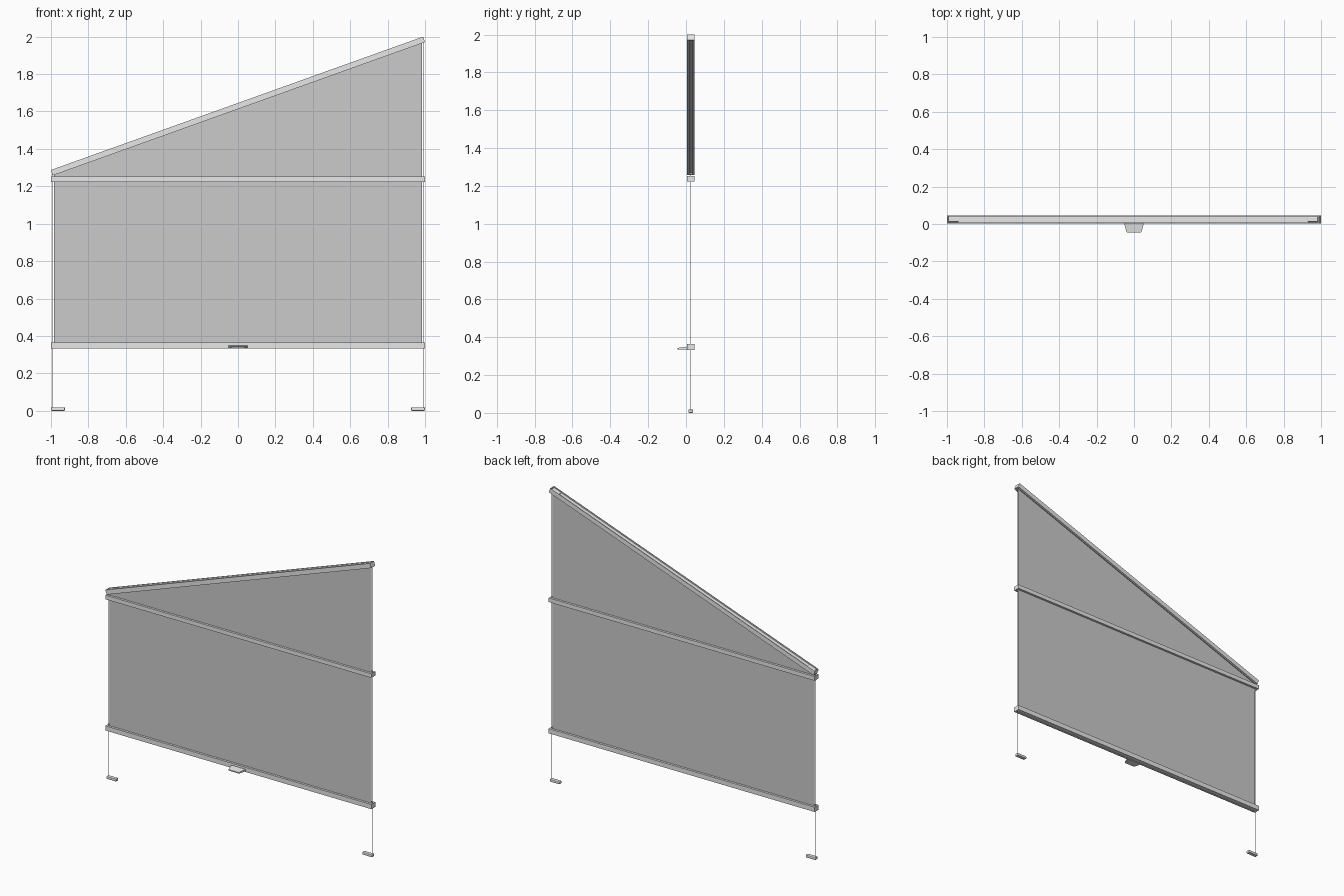
import bpy, bmesh, math
from mathutils import Matrix, Vector

if "Cube" in bpy.data.objects:
    bpy.data.objects.remove(bpy.data.objects["Cube"])


def material(name, v):
    m = bpy.data.materials.new(name)
    m.diffuse_color = (v, v, v, 1)
    m.use_nodes = True
    m.node_tree.nodes["Principled BSDF"].inputs["Base Color"].default_value = m.diffuse_color
    return m


ALU = material("light grey", 0.8)
CLOTH = material("fabric grey", 0.6)
YC = 0.025   # depth centre of the rails and fabric


def add(name, verts, faces, mat):
    me = bpy.data.meshes.new(name)
    me.from_pydata(verts, [], faces)
    bm = bmesh.new()
    bm.from_mesh(me)
    bmesh.ops.recalc_face_normals(bm, faces=bm.faces)
    bm.to_mesh(me)
    bm.free()
    me.materials.append(mat)
    ob = bpy.data.objects.new(name, me)
    bpy.context.scene.collection.objects.link(ob)
    return ob


def prism(name, profile, x0, x1, mat, mtx=Matrix()):
    """Extrude a (y, z) profile along local x."""
    n = len(profile)
    v = [mtx @ Vector((x, y, z)) for x in (x0, x1) for y, z in profile]
    f = [tuple(range(n)), tuple(range(2 * n - 1, n - 1, -1))]
    f += [(i, (i + 1) % n, n + (i + 1) % n, n + i) for i in range(n)]
    return add(name, v, f, mat)


def box(name, lo, hi, mat, mtx=Matrix(), bevel=0):
    prof = [(lo[1], lo[2]), (hi[1], lo[2]), (hi[1], hi[2]), (lo[1], hi[2])]
    ob = prism(name, prof, lo[0], hi[0], mat, mtx)
    if bevel:
        mod = ob.modifiers.new("bevel", 'BEVEL')
        mod.width = bevel
        mod.segments = 2
    return ob


def rail_profile(h, top_w, top_d, bot_w, bot_d):
    """Rail section with a channel on top and a slot underneath."""
    w = 0.021
    half = [(bot_w, bot_d), (bot_w, 0), (w, 0), (w, h), (top_w, h), (top_w, h - top_d)]
    return half + [(-y, z) for y, z in reversed(half)]


def rail(name, profile, h, length, mtx):
    prism(name, profile, -length / 2 + 0.005, length / 2 - 0.005, ALU, mtx)
    for s, side in ((-1, "left"), (1, "right")):
        a, b = sorted((s * length / 2, s * (length / 2 - 0.005)))
        box(f"{name}_{side}_cap", (a, -0.021, 0), (b, 0.021, h), ALU, mtx)


# Horizontal rails
rail("middle_rail", rail_profile(0.028, 0.006, 0.008, 0.006, 0.008), 0.028, 2.0,
     Matrix.Translation((0, YC, 1.224)))
rail("bottom_rail", rail_profile(0.032, 0.006, 0.008, 0.014, 0.004), 0.032, 2.0,
     Matrix.Translation((0, YC, 0.332)))

# Sloping top rail, local origin on its lower edge
pl, pr = Vector((-0.99, YC, 1.258)), Vector((1.0, YC, 1.971))
d = pr - pl
ang = math.atan2(d.z, d.x)
top_m = Matrix.Translation((pl + pr) / 2) @ Matrix.Rotation(-ang, 4, 'Y')
L = d.length
rail("top_rail", rail_profile(0.031, 0.016, 0.008, 0.006, 0.008), 0.031, L, top_m)
for s, side in ((-1, "left"), (1, "right")):
    a, b = sorted((s * (L / 2 - 0.008), s * (L / 2 - 0.068)))
    box(f"top_bracket_{side}", (a, -0.013, 0.022), (b, 0.013, 0.029), ALU, top_m, 0.003)


def top_z(x):
    return pl.z + (x - pl.x) * d.z / d.x


# Fabric panels
X = 0.985
add("lower_fabric", [(-X, YC, 0.358), (X, YC, 0.358), (X, YC, 1.23), (-X, YC, 1.23)],
    [(0, 1, 2, 3)], CLOTH)
add("upper_fabric", [(-X, YC, 1.247), (X, YC, 1.247), (X, YC, top_z(X) + 0.004),
                     (-X, YC, top_z(-X) + 0.004)], [(0, 1, 2, 3)], CLOTH)

# Tension cords and floor feet
for s, side in ((-1, "left"), (1, "right")):
    x = s * 0.993
    r, n = 0.002, 8
    prof = [(r * math.cos(2 * math.pi * i / n), r * math.sin(2 * math.pi * i / n))
            for i in range(n)]
    z0, z1 = 0.01, top_z(x) + 0.005
    m = Matrix.Translation((x, YC, 0)) @ Matrix.Rotation(-math.pi / 2, 4, 'Y')
    prism(f"{side}_cord", prof, z0, z1, ALU, m)
    a, b = sorted((s * 1.0, s * 0.925))
    box(f"{side}_foot", (a, YC - 0.013, 0), (b, YC + 0.013, 0.018), ALU, bevel=0.005)

# Pull handle: tapered tab with a raised front lip
yb, yf = 0.005, -0.046
outline = [(-0.052, yb), (-0.048, -0.015), (-0.04, yf + 0.003), (-0.036, yf)]
outline += [(-x, y) for x, y in reversed(outline)]
n = len(outline)


def upper(y):
    return 0.343 + 0.007 * (y - yf) / (yb - yf)


verts = [(x, y, 0.336) for x, y in outline] + [(x, y, upper(y)) for x, y in outline]
faces = [tuple(range(n)), tuple(range(2 * n - 1, n - 1, -1))]
faces += [(i, (i + 1) % n, n + (i + 1) % n, n + i) for i in range(n)]
add("pull_handle", verts, faces, ALU)
